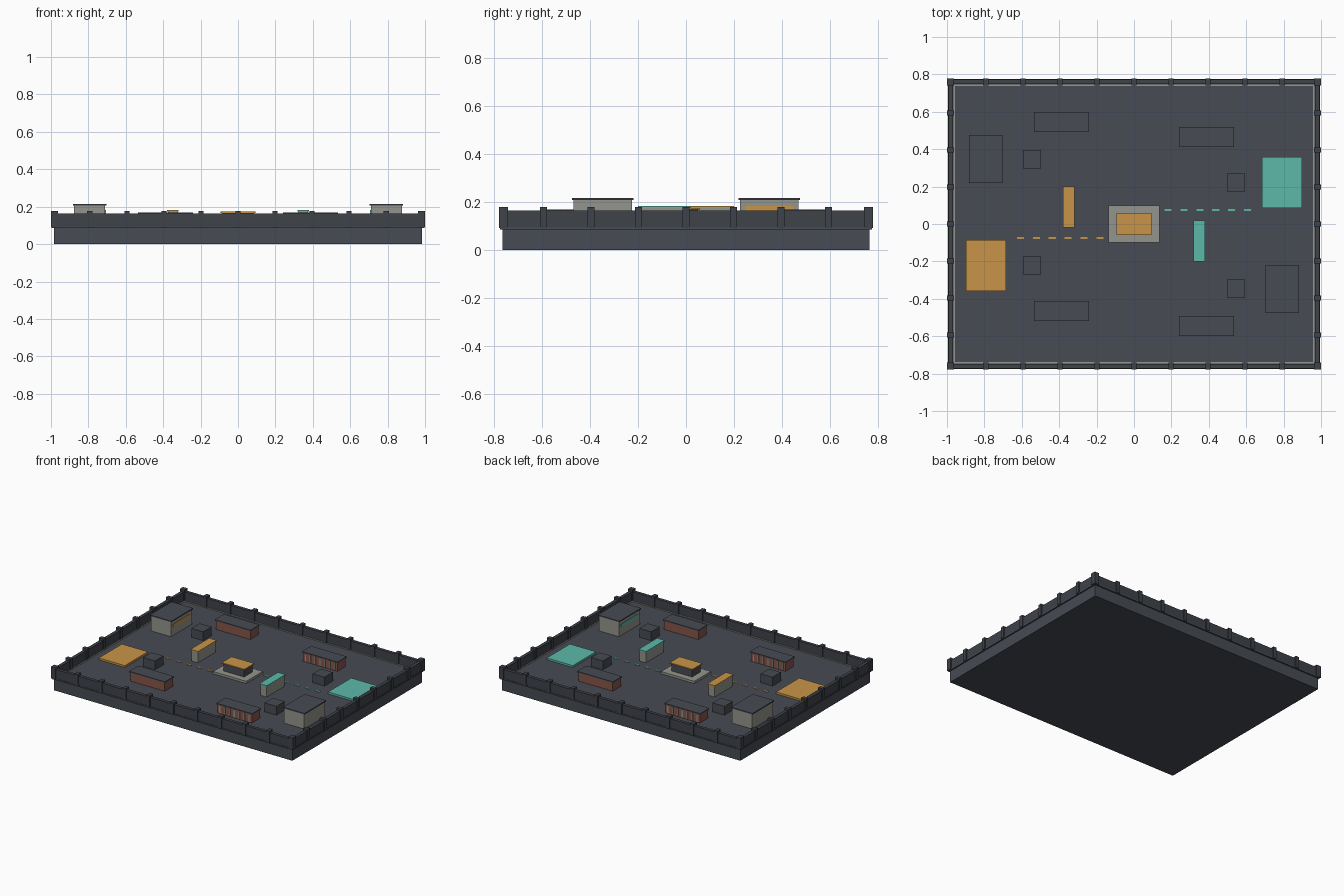
import bpy
from mathutils import Matrix

if "Cube" in bpy.data.objects:
    bpy.data.objects.remove(bpy.data.objects["Cube"], do_unlink=True)


def material(name, code):
    """Make a flat material from an sRGB hex code."""
    rgb = [int(code[i:i + 2], 16) / 255 for i in (0, 2, 4)]
    lin = [c / 12.92 if c <= 0.04045 else ((c + 0.055) / 1.055) ** 2.4 for c in rgb]
    mat = bpy.data.materials.new(name)
    mat.use_nodes = True
    mat.diffuse_color = (*lin, 1)
    bsdf = mat.node_tree.nodes["Principled BSDF"]
    bsdf.inputs["Base Color"].default_value = (*lin, 1)
    bsdf.inputs["Roughness"].default_value = 0.8
    return mat


CHARCOAL = material("charcoal", "474B53")
TRIM = material("dark trim", "3E4249")
CONCRETE = material("concrete", "94958C")
BRICK = material("brick red", "87564B")
ORANGE = material("orange", "C99548")
TEAL = material("teal", "5DB9A9")

FLOOR = 0.095
HALF_TURN = Matrix.Rotation(3.14159265, 4, "Z")


def box(name, mat, center, size, bottom, top):
    """Add a box from its plan centre, plan size and height range."""
    x, y = center
    w, d = size[0] / 2, size[1] / 2
    corners = [(x + sx * w, y + sy * d, z) for z in (bottom, top)
               for sx, sy in ((-1, -1), (1, -1), (1, 1), (-1, 1))]
    sides = [(i, (i + 1) % 4, (i + 1) % 4 + 4, i + 4) for i in range(4)]
    mesh = bpy.data.meshes.new(name)
    mesh.from_pydata(corners, [], sides + [(3, 2, 1, 0), (4, 5, 6, 7)])
    mesh.materials.append(mat)
    obj = bpy.data.objects.new(name, mesh)
    bpy.context.collection.objects.link(obj)
    return obj


def pair(name, mat, center, size, bottom, top, other=None):
    """Add a box on the left half and its half-turn twin on the right."""
    box("west_" + name, mat, center, size, bottom, top)
    twin = box("east_" + name, other or mat, center, size, bottom, top)
    twin.data.transform(HALF_TURN)


# Foundation and floor
box("foundation", CHARCOAL, (0, 0), (1.97, 1.53), 0, 0.085)
box("floor", CHARCOAL, (0, 0), (1.99, 1.55), 0.085, FLOOR)

# Perimeter walls, with a pale line painted at their feet
for s, side in ((-1, "front"), (1, "back")):
    box(side + "_wall", TRIM, (0, s * 0.76), (1.984, 0.024), FLOOR, 0.163)
    box(side + "_floor_line", CONCRETE, (0, s * 0.742), (1.93, 0.008), FLOOR, FLOOR + 0.003)
for s, side in ((-1, "west"), (1, "east")):
    box(side + "_wall", TRIM, (s * 0.98, 0), (0.024, 1.544), FLOOR, 0.163)
    box(side + "_floor_line", CONCRETE, (s * 0.962, 0), (0.008, 1.476), FLOOR, FLOOR + 0.003)

# Wall posts
STEP = 0.198
for s in (-1, 1):
    for i in range(-4, 5):
        box("wall_post", TRIM, (i * STEP, s * 0.76), (0.028, 0.038), 0.09, 0.178)
    for i in range(-3, 4):
        box("wall_post", TRIM, (s * 0.981, i * STEP), (0.038, 0.028), 0.09, 0.178)
    for t in (-1, 1):
        box("corner_post", TRIM, (s * 0.981, t * 0.76), (0.038, 0.038), 0.09, 0.178)

# Central platform
box("platform_step", CONCRETE, (0, 0), (0.274, 0.196), FLOOR, 0.112)
box("platform_block", CHARCOAL, (0, 0), (0.17, 0.1), 0.112, 0.167)
box("platform_top", ORANGE, (0, 0), (0.188, 0.116), 0.167, 0.175)

# Base houses with a coloured band facing inwards
HOUSE = (-0.793, 0.347)
pair("house_walls", CONCRETE, HOUSE, (0.165, 0.245), FLOOR, 0.207)
pair("house_roof", CHARCOAL, HOUSE, (0.178, 0.257), 0.207, 0.215)
pair("house_band", ORANGE, (HOUSE[0] + 0.0845, HOUSE[1]), (0.006, 0.2), 0.16, 0.182, TEAL)

# Landing pads
pair("pad", ORANGE, (-0.792, -0.222), (0.215, 0.273), FLOOR, 0.109, TEAL)

# Cover walls with coloured caps
COVER = (-0.348, 0.091)
pair("cover_wall", CONCRETE, COVER, (0.052, 0.21), FLOOR, 0.174)
pair("cover_cap", ORANGE, COVER, (0.062, 0.22), 0.174, 0.183, TEAL)

# Containers with ribs on their outer long side
for y in (0.545, -0.465):
    pair("container", BRICK, (-0.388, y), (0.285, 0.098), FLOOR, 0.16)
    pair("container_lid", CHARCOAL, (-0.388, y), (0.295, 0.108), 0.16, 0.168)
    for i in range(-3, 4):
        pair("container_rib", CONCRETE, (-0.388 + i * 0.04, y + 0.0505),
             (0.009, 0.005), FLOOR + 0.005, 0.157)

# Crates
for y in (0.347, -0.222):
    pair("crate", CHARCOAL, (-0.545, y), (0.098, 0.098), FLOOR, 0.161)

# Dashed lane marks
for i in range(6):
    pair("lane_dash", ORANGE, (-0.607 + i * 0.085, -0.075), (0.038, 0.01),
         FLOOR, FLOOR + 0.004, TEAL)
